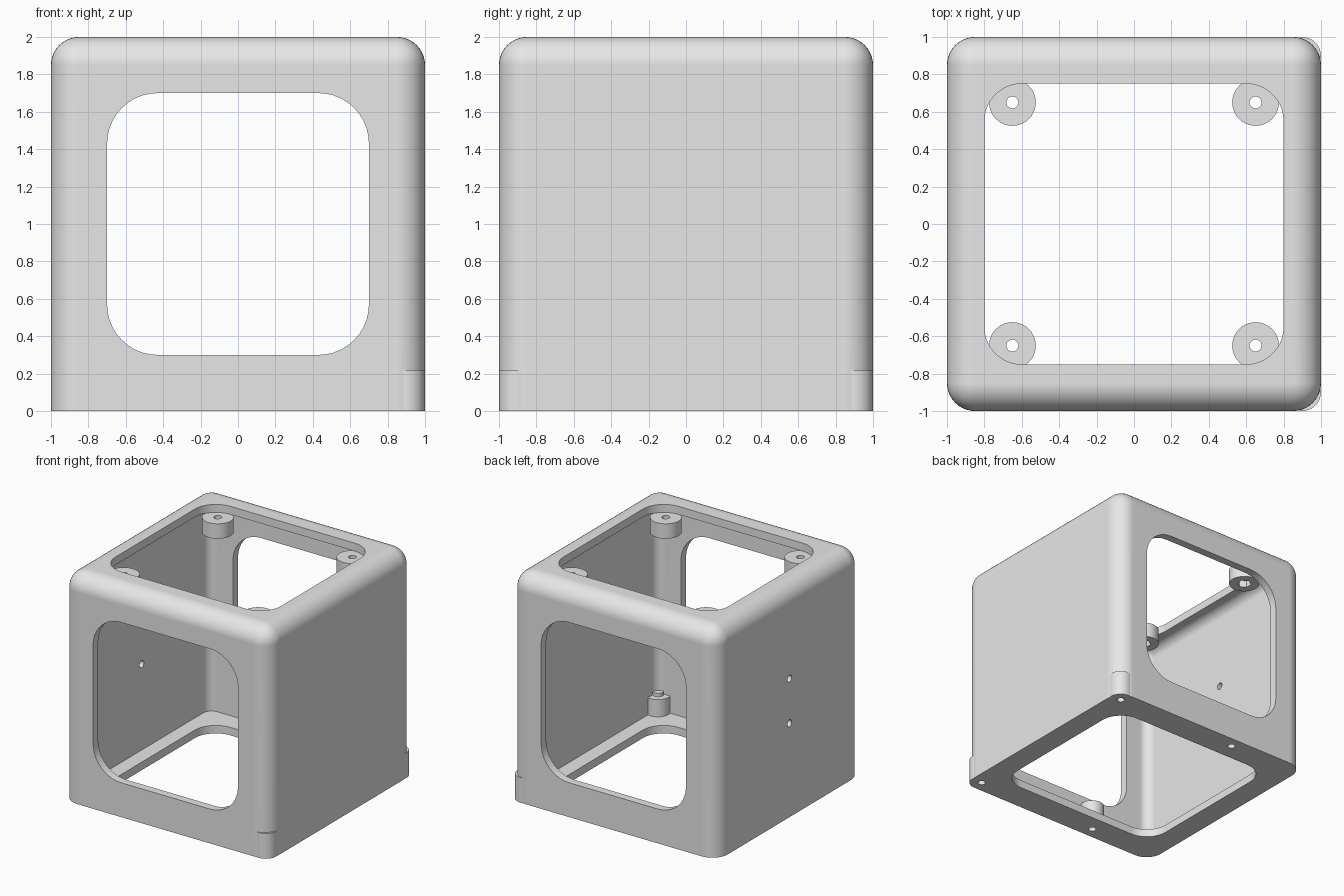
import bpy, bmesh
from math import radians, pi
from mathutils import Matrix, Vector

old = bpy.data.objects.get("Cube")
if old:
    bpy.data.objects.remove(old, do_unlink=True)

# Material
grey = bpy.data.materials.new("light_grey_plastic")
grey.use_nodes = True
grey.diffuse_color = (0.8, 0.8, 0.8, 1)
grey.node_tree.nodes["Principled BSDF"].inputs["Base Color"].default_value = grey.diffuse_color

WALL = 0.07
INNER = 1 - WALL


def finish(name, bm):
    bmesh.ops.recalc_face_normals(bm, faces=bm.faces)
    mesh = bpy.data.meshes.new(name)
    bm.to_mesh(mesh)
    bm.free()
    mesh.materials.append(grey)
    obj = bpy.data.objects.new(name, mesh)
    bpy.context.collection.objects.link(obj)
    return obj


def rounded_box(name, centre, size, radius, axis=None):
    """Box rounded along one axis, or on every edge above its base if axis is None."""
    bm = bmesh.new()
    bmesh.ops.create_cube(bm, size=1)
    bmesh.ops.transform(bm, matrix=Matrix.Translation(centre) @ Matrix.Diagonal((*size, 1)), verts=bm.verts)
    base = min(v.co.z for v in bm.verts) + 0.001

    def chosen(edge):
        a, b = (v.co for v in edge.verts)
        if axis is None:
            return max(a.z, b.z) > base
        return abs((a - b)[axis]) > 0.001

    edges = [e for e in bm.edges if chosen(e)]
    bmesh.ops.bevel(bm, geom=edges, offset=radius, segments=10, profile=0.5, affect='EDGES')
    return finish(name, bm)


def cylinder(name, start, length, radius, sides=40, axis='Z'):
    bm = bmesh.new()
    bmesh.ops.create_cone(bm, cap_ends=True, segments=sides, radius1=radius, radius2=radius, depth=length)
    bmesh.ops.translate(bm, verts=bm.verts, vec=(0, 0, length / 2))
    if axis == 'X':
        bmesh.ops.rotate(bm, verts=bm.verts, matrix=Matrix.Rotation(pi / 2, 3, 'Y'))
    bmesh.ops.translate(bm, verts=bm.verts, vec=Vector(start))
    return finish(name, bm)


def combine(target, tool, operation='DIFFERENCE'):
    """Apply a boolean and discard the tool."""
    tool.hide_render = True
    mod = target.modifiers.new("combine", 'BOOLEAN')
    mod.object, mod.operation, mod.solver = tool, operation, 'EXACT'
    bpy.context.view_layer.objects.active = target
    bpy.ops.object.modifier_apply(modifier=mod.name)
    bpy.data.objects.remove(tool, do_unlink=True)


def smooth(obj):
    bpy.ops.object.select_all(action='DESELECT')
    obj.select_set(True)
    bpy.context.view_layer.objects.active = obj
    bpy.ops.object.shade_smooth_by_angle(angle=radians(30))
    weighted = obj.modifiers.new("even_shading", 'WEIGHTED_NORMAL')
    weighted.keep_sharp = True


# Hollow housing with rounded top and corners
housing = rounded_box("housing", (0, 0, 1), (2, 2, 2), 0.15)
combine(housing, rounded_box("cavity", (0, 0, 1), (2 * INNER,) * 3, 0.08))

# Openings: front to back, and top to bottom
combine(housing, rounded_box("window_cutter", (0, 0, 1), (1.4, 3, 1.4), 0.27, axis=1))
combine(housing, rounded_box("hatch_cutter", (0, 0, 1), (1.6, 1.5, 3), 0.2, axis=2))

# Screw posts: two at the corners, two along the front and back walls
for x in (0.9, -0.3):
    for y in (-0.9, 0.9):
        combine(housing, cylinder("post", (x, y, 0), 0.22, 0.0995), 'UNION')
        combine(housing, cylinder("post_cap", (x, y, 0.1), 0.15, 0.045, 24), 'UNION')
        combine(housing, cylinder("post_hole", (x, y, -0.1), 0.32, 0.032, 24))

# Two small holes in the side wall
for z in (0.82, 1.21):
    combine(housing, cylinder("side_hole", (-1.1, 0, z), 0.3, 0.03, 24, 'X'))
smooth(housing)

# Standoffs under the top rim, with a screw hole and a hexagonal nut pocket
for side, x in (("right", -0.65), ("left", 0.65)):
    for end, y in (("front", -0.65), ("back", 0.65)):
        standoff = cylinder(f"standoff_{end}_{side}", (x, y, 1.8), INNER + 1 - 1.8, 0.125)
        combine(standoff, cylinder("screw_hole", (x, y, 1.7), 0.4, 0.032, 24))
        combine(standoff, cylinder("nut_pocket", (x, y, 1.75), 0.11, 0.06, 6))
        smooth(standoff)
